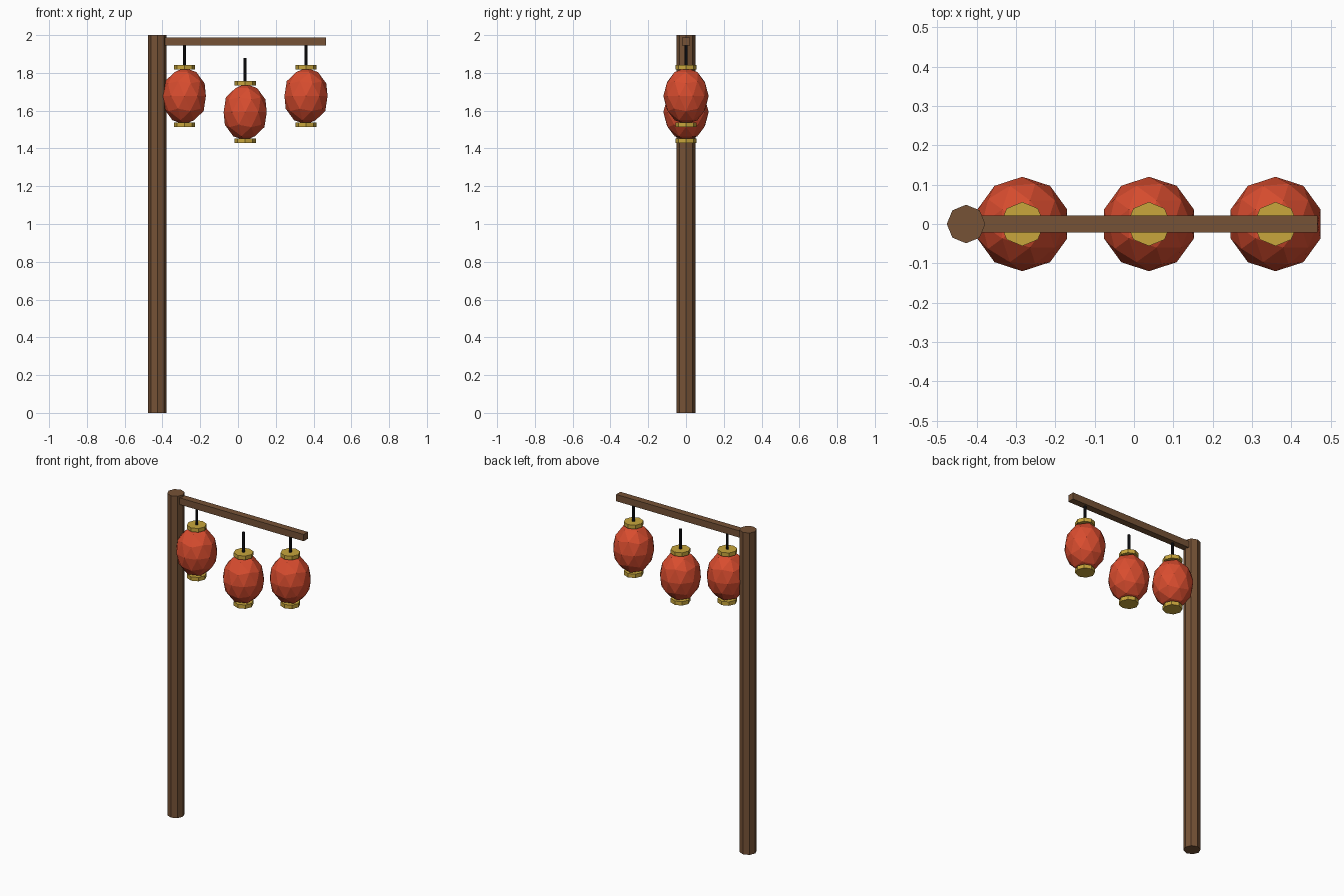
import bpy

if "Cube" in bpy.data.objects:
    bpy.data.objects.remove(bpy.data.objects["Cube"], do_unlink=True)


def material(name, rgb):
    mat = bpy.data.materials.new(name)
    mat.use_nodes = True
    mat.diffuse_color = (*rgb, 1)
    mat.node_tree.nodes["Principled BSDF"].inputs["Base Color"].default_value = (*rgb, 1)
    return mat


wood = material("brown wood", (0.18, 0.085, 0.037))
red = material("lantern red", (0.69, 0.073, 0.028))
gold = material("gold trim", (0.58, 0.38, 0.045))
black = material("black cord", (0.008, 0.008, 0.01))


def finish(name, mat):
    obj = bpy.context.object
    obj.name = name
    obj.data.materials.append(mat)
    return obj


def cylinder(name, mat, radius, x, bottom, top, sides=8):
    bpy.ops.mesh.primitive_cylinder_add(
        vertices=sides, radius=radius, depth=top - bottom,
        location=(x, 0, (bottom + top) / 2))
    return finish(name, mat)


# Upright post and the arm reaching out from it
POST_X, ARM_END = -0.427, 0.466
cylinder("post", wood, 0.049, POST_X, 0, 2)
bpy.ops.mesh.primitive_cube_add(size=1, location=((POST_X + ARM_END) / 2, 0, 1.966))
arm = finish("arm", wood)
arm.scale = (ARM_END - POST_X, 0.042, 0.042)


# Hanging lantern: cord, faceted body, cap and base
def lantern(label, x, z):
    cylinder(label + "_cord", black, 0.008, x, z + 0.15, z + 0.287)
    bpy.ops.mesh.primitive_ico_sphere_add(subdivisions=2, radius=0.12, location=(x, 0, z))
    body = finish(label + "_lantern_body", red)
    body.scale.z = 1.25
    for part, offset in (("cap", 0.152), ("base", -0.152)):
        middle = z + offset
        cylinder(f"{label}_lantern_{part}", gold, 0.056, x, middle - 0.012, middle + 0.012)


lantern("inner", -0.284, 1.677)
lantern("middle", 0.038, 1.592)
lantern("outer", 0.36, 1.677)
